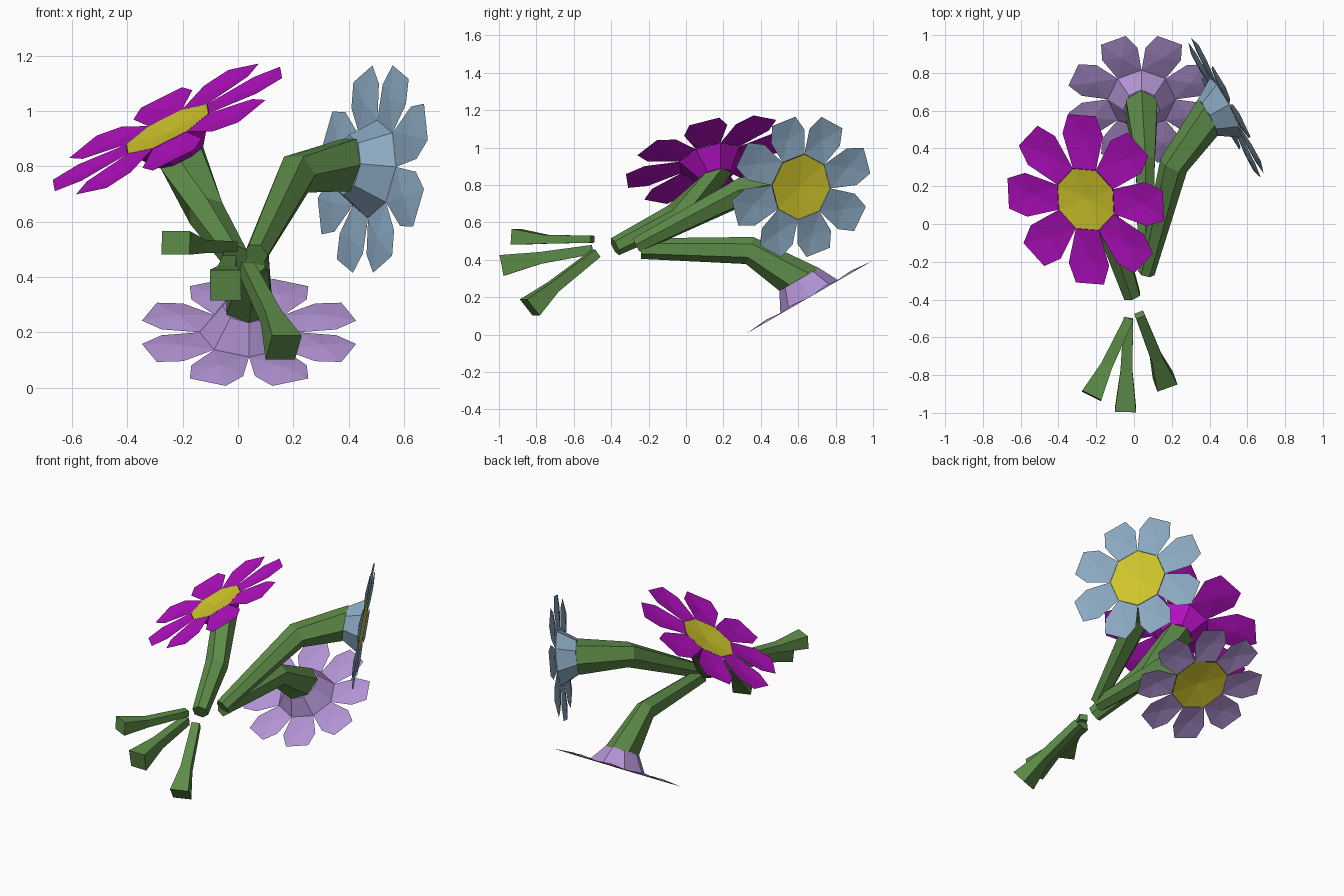
import bpy, bmesh, math
from mathutils import Vector as V

if "Cube" in bpy.data.objects:
    bpy.data.objects.remove(bpy.data.objects["Cube"])


def material(name, rgb):
    m = bpy.data.materials.new(name)
    m.diffuse_color = (*rgb, 1)
    m.use_nodes = True
    m.node_tree.nodes["Principled BSDF"].inputs["Base Color"].default_value = m.diffuse_color
    return m


GREEN = material("stem_green", (0.11, 0.26, 0.065))
YELLOW = material("centre_yellow", (0.64, 0.57, 0.025))
MAGENTA = material("petal_magenta", (0.44, 0.005, 0.52))
BLUE = material("petal_blue", (0.26, 0.40, 0.54))
LILAC = material("petal_lilac", (0.44, 0.29, 0.65))


def finish(name, bm, mat, solid=True):
    if solid:
        bmesh.ops.recalc_face_normals(bm, faces=bm.faces)
    me = bpy.data.meshes.new(name)
    bm.to_mesh(me)
    bm.free()
    me.materials.append(mat)
    bpy.context.collection.objects.link(bpy.data.objects.new(name, me))


def ring(bm, c, u, v, r, sides, offset):
    pts = []
    for i in range(sides):
        a = offset + i * math.tau / sides
        pts.append(bm.verts.new(c + (u * math.cos(a) + v * math.sin(a)) * r))
    return pts


def bridge(bm, a, b):
    n = len(a)
    for i in range(n):
        j = (i + 1) % n
        bm.faces.new((a[i], a[j], b[j], b[i]))


def tube(name, path, radii, sides, hint, end_dir=None, offset=0.0, squash=1.0):
    """Faceted tube through the path points with a radius at each point."""
    path = [V(p) for p in path]
    bm = bmesh.new()
    rings = []
    for i, p in enumerate(path):
        t = V((0, 0, 0))
        if i:
            t += (p - path[i - 1]).normalized()
        if i < len(path) - 1:
            t += (path[i + 1] - p).normalized()
        elif end_dir:
            t = end_dir
        t = t.normalized()
        u = V(hint).cross(t).normalized()
        rings.append(ring(bm, p, u, t.cross(u) * squash, radii[i], sides, offset))
    for a, b in zip(rings, rings[1:]):
        bridge(bm, a, b)
    bm.faces.new(rings[0])
    bm.faces.new(rings[-1])
    finish(name, bm, GREEN)


def flower(name, mat, centre, normal, axis, R, turn, path, radii, hint,
           stretch=(1, 1), squash=1.0):
    c, n = V(centre), V(normal).normalized()
    u = V(axis)
    u = (u - n * u.dot(n)).normalized()
    v = n.cross(u)
    disc_r, depth = 0.178, 0.11
    half = math.pi / 8
    start = math.radians(turn) - half

    # Eight folded petals, one on each edge of the disc
    bm = bmesh.new()
    apothem, base_w = disc_r * math.cos(half), disc_r * math.sin(half)
    for k in range(8):
        a = math.radians(turn) + k * math.tau / 8
        ca, sa = math.cos(a), math.sin(a)
        d = u * ca + v * sa
        s = n.cross(d)
        size = R * (stretch[0] * ca * ca + stretch[1] * sa * sa)

        def pt(r, w, h=0.0):
            return bm.verts.new(c + d * r + s * w + n * h)
        ridge = pt(0.72 * size, 0, -0.012)
        rim = [pt(apothem, -base_w), pt(0.77 * size, -0.26 * R),
               pt(size, -0.18 * R), pt(size, 0.18 * R),
               pt(0.77 * size, 0.26 * R), pt(apothem, base_w)]
        for i in range(6):
            bm.faces.new((rim[i], rim[(i + 1) % 6], ridge))
    finish(name + "_petals", bm, mat, False)

    # Yellow disc with a slightly dished centre
    bm = bmesh.new()
    rim = ring(bm, c, u, v, disc_r - 0.002, 8, start)
    mid = bm.verts.new(c - n * 0.015)
    for i in range(8):
        bm.faces.new((rim[i], rim[(i + 1) % 8], mid))
    finish(name + "_disc", bm, YELLOW, False)

    # Calyx tapering from the disc to the stem
    bm = bmesh.new()
    end = c - n * depth
    low = ring(bm, end, u * squash, v, radii[-1], 8, start)
    top = ring(bm, c - n * 0.001, u, v, disc_r + 0.001, 8, start)
    bridge(bm, low, top)
    bm.faces.new(low)
    finish(name + "_calyx", bm, mat)

    tube(name + "_stem", path + [end], radii, 6, hint, n, squash=squash)


flower("magenta_flower", MAGENTA, (-0.255, 0.13, 0.935), (-0.52, -0.28, 1), (1, 0, 0),
       0.46, 3, [(-0.01, -0.38, 0.47), (-0.115, -0.06, 0.63)],
       [0.05, 0.07, 0.095], (1, 0, 0))
flower("blue_flower", BLUE, (0.487, 0.615, 0.79), (0.87, 0.46, -0.13), (0, 1, 0),
       0.405, 16, [(0.065, -0.26, 0.48), (0.21, 0.31, 0.77)],
       [0.045, 0.078, 0.11], (0, 0, 1), stretch=(1.03, 0.92))
flower("lilac_flower", LILAC, (0.04, 0.66, 0.20), (0, 0.5, -0.866), (1, 0, 0),
       0.39, 22.5, [(0.06, -0.24, 0.46), (0.06, 0.34, 0.45)],
       [0.055, 0.075, 0.122], (1, 0, 0), squash=0.78)

# Cut stem ends below the tie, square in section and flared
ends = {
    "middle": [(-0.03, -0.5, 0.455), (-0.04, -0.78, 0.41), (-0.045, -0.985, 0.37)],
    "left": [(-0.025, -0.5, 0.51), (-0.145, -0.75, 0.51), (-0.225, -0.91, 0.523)],
    "right": [(0.03, -0.48, 0.435), (0.12, -0.71, 0.255), (0.165, -0.835, 0.145)],
}
for side, path in ends.items():
    tube("cut_stem_" + side, path, [0.035, 0.045, 0.08], 4, (0, 0, 1),
         offset=math.pi / 4, squash=0.75 if side == "left" else 1.0)
